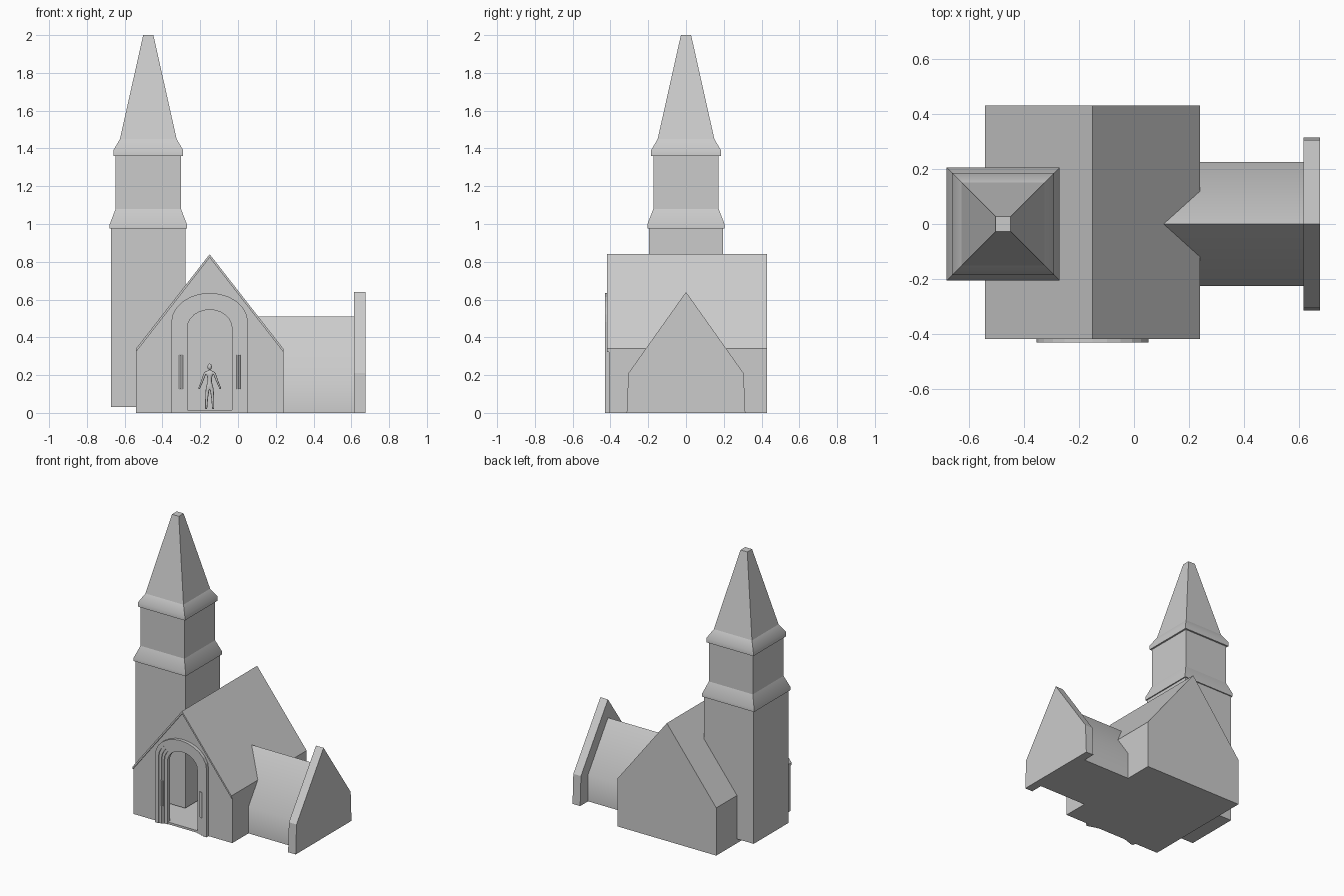
import bpy, bmesh, math
from mathutils import Vector

if "Cube" in bpy.data.objects:
    bpy.data.objects.remove(bpy.data.objects["Cube"])

CX = -0.15      # nave centre line
TX = -0.475     # tower centre line


def finish(name, bm, smooth=None):
    bmesh.ops.recalc_face_normals(bm, faces=bm.faces)
    me = bpy.data.meshes.new(name)
    bm.to_mesh(me)
    bm.free()
    ob = bpy.data.objects.new(name, me)
    bpy.context.collection.objects.link(ob)
    if smooth:
        bpy.ops.object.select_all(action='DESELECT')
        ob.select_set(True)
        bpy.context.view_layer.objects.active = ob
        bpy.ops.object.shade_smooth_by_angle(angle=math.radians(smooth))
    return ob


def prism(name, profile, a, b, axis='y', smooth=None):
    """Extrude a 2D profile (horizontal, z) from a to b along y or x."""
    bm = bmesh.new()
    place = (lambda p, t: (p[0], t, p[1])) if axis == 'y' else (lambda p, t: (t, p[0], p[1]))
    f = bm.faces.new([bm.verts.new(place(p, a)) for p in profile])
    ext = bmesh.ops.extrude_face_region(bm, geom=[f], use_keep_orig=True)
    d = Vector(place((0, 0), b - a))
    bmesh.ops.translate(bm, vec=d, verts=[v for v in ext['geom'] if isinstance(v, bmesh.types.BMVert)])
    return finish(name, bm, smooth)


def gable(c, half, eave, apex, base=0.0):
    return [(c - half, base), (c + half, base), (c + half, eave), (c, apex), (c - half, eave)]


def square_stack(name, levels, smooth=None):
    """Square cross-sections (half width, z) joined into one tower part."""
    bm = bmesh.new()
    rings = [[bm.verts.new((TX + sx * h, sy * h, z))
              for sx, sy in ((-1, -1), (1, -1), (1, 1), (-1, 1))] for h, z in levels]
    for lo, hi in zip(rings, rings[1:]):
        for i in range(4):
            j = (i + 1) % 4
            bm.faces.new((lo[i], lo[j], hi[j], hi[i]))
    bm.faces.new(rings[0][::-1])
    bm.faces.new(rings[-1])
    return finish(name, bm, smooth)


def arch(half, spring, top, base=0.0, n=12):
    pts = [(CX - half, base)]
    for i in range(n + 1):
        t = math.pi * i / n
        pts.append((CX - half * math.cos(t), spring + (top - spring) * math.sin(t)))
    return pts + [(CX + half, base)]


def cut(target, cutter):
    cutter.hide_render = True
    mod = target.modifiers.new("cut", 'BOOLEAN')
    mod.operation, mod.solver, mod.object = 'DIFFERENCE', 'EXACT', cutter
    bpy.ops.object.select_all(action='DESELECT')
    target.select_set(True)
    bpy.context.view_layer.objects.active = target
    bpy.ops.object.modifier_apply(modifier=mod.name)
    bpy.data.objects.remove(cutter)


# Hollow nave with an arched doorway
nave = prism("nave_walls", gable(CX, 0.39, 0.322, 0.822), -0.407, 0.43)
cut(nave, prism("room_cutter", gable(CX, 0.37, 0.31, 0.785, 0.015), -0.387, 0.41))
cut(nave, prism("door_cutter", arch(0.12, 0.45, 0.548, 0.015), -0.5, -0.3))

# Roof slab
prism("nave_roof", [(CX - 0.39, 0.322), (CX, 0.822), (CX + 0.39, 0.322),
                    (CX + 0.39, 0.34), (CX, 0.84), (CX - 0.39, 0.34)], -0.417, 0.43)

# Stepped door mouldings, each ring deeper than the last
rings = [(0.203, 0.48, 0.635), (0.177, 0.47, 0.61), (0.157, 0.462, 0.588),
         (0.14, 0.456, 0.567), (0.118, 0.45, 0.546)]
for i, (outer, inner) in enumerate(zip(rings, rings[1:])):
    prism(f"door_moulding_{i + 1}", arch(*outer) + arch(*inner)[::-1],
          -0.43 + 0.006 * i, -0.385)

# Slim colonnettes beside the door
for side in (-1, 1):
    for k, x in enumerate((0.157, 0.147)):
        bm = bmesh.new()
        bmesh.ops.create_cone(bm, cap_ends=True, segments=10, radius1=0.006, radius2=0.006, depth=0.18)
        bmesh.ops.translate(bm, vec=(CX + side * x, -0.424 + 0.004 * k, 0.217), verts=bm.verts)
        finish(f"door_colonnette_{'left' if side < 0 else 'right'}_{k + 1}", bm, 40)

# Side wing and its end gable
prism("wing", gable(0, 0.225, 0.19, 0.51), 0.10, 0.62, 'x', 40)
prism("wing_end_gable", [(-0.314, 0), (0.314, 0), (0.305, 0.21), (0, 0.64), (-0.305, 0.21)],
      0.615, 0.675, 'x')

# Tower
square_stack("tower_shaft", [(0.197, 0.03), (0.197, 0.985)])
square_stack("tower_lower_cornice", [(0.205, 0.975), (0.205, 0.997), (0.173, 1.08)], 30)
square_stack("tower_belfry", [(0.173, 1.07), (0.173, 1.37)])
square_stack("tower_upper_cornice", [(0.185, 1.36), (0.185, 1.39), (0.15, 1.45)], 35)
square_stack("spire", [(0.15, 1.45), (0.027, 2.0)])

# Standing scale figure inside the doorway
joints = [(0, .142, .013), (0, .175, .012), (0, .21, .016), (0, .228, .007)]
limbs = [(.024, .212, .008), (.04, .168, .006), (.058, .125, .005),
         (.011, .132, .011), (.016, .078, .008), (.019, .02, .006)]
bm = bmesh.new()
skin = bm.verts.layers.skin.verify()


def joint(x, z, r, prev=None):
    v = bm.verts.new((CX + x, 0, z))
    v[skin].radius = (r, r)
    if prev:
        bm.edges.new((prev, v))
    return v


spine = []
for j in joints:
    spine.append(joint(*j, spine[-1] if spine else None))
spine[0][skin].use_root = True
for s in (-1, 1):
    for start, chain in ((spine[2], limbs[:3]), (spine[0], limbs[3:])):
        v = start
        for x, z, r in chain:
            v = joint(s * x, z, r, v)
me = bpy.data.meshes.new("figure_body")
bm.to_mesh(me)
bm.free()
body = bpy.data.objects.new("figure_body", me)
bpy.context.collection.objects.link(body)
body.modifiers.new("skin", 'SKIN').use_smooth_shade = True
body.modifiers.new("subdivide", 'SUBSURF').levels = 1

bm = bmesh.new()
bmesh.ops.create_uvsphere(bm, u_segments=12, v_segments=8, radius=0.013)
bmesh.ops.scale(bm, vec=(0.9, 1, 1.3), verts=bm.verts)
bmesh.ops.translate(bm, vec=(CX, 0, 0.244), verts=bm.verts)
finish("figure_head", bm, 60)
